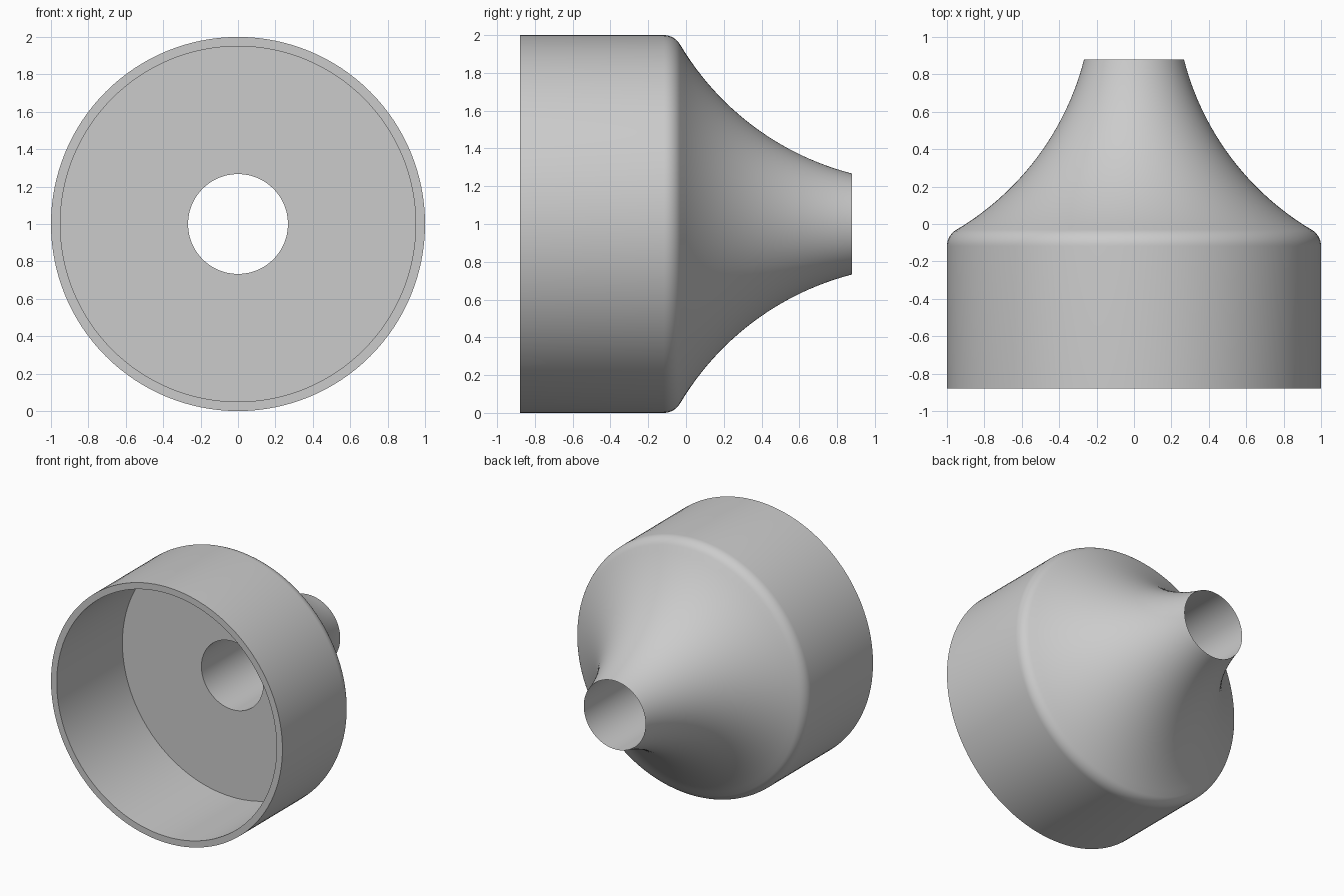
import bpy, bmesh
from math import radians, sin, cos, tan, pi
from mathutils import Matrix, Vector

cube = bpy.data.objects.get("Cube")
if cube:
    bpy.data.objects.remove(cube, do_unlink=True)

FRONT, BACK = -0.88, 0.88
OUTER, INNER, BORE = 1.0, 0.95, 0.267
FLOOR = -0.07
SEGMENTS = 128

grey = bpy.data.materials.new("plain grey")
grey.use_nodes = True
colour = (0.6, 0.6, 0.6, 1)
grey.diffuse_color = colour
grey.node_tree.nodes["Principled BSDF"].inputs["Base Color"].default_value = colour


def arc(start, end, turn, steps):
    """Points (y, radius) on an arc; positive turn bows towards the axis."""
    a, b = Vector(start), Vector(end)
    chord = b - a
    normal = Vector((-chord.y, chord.x)).normalized()
    radius = chord.length / (2 * sin(turn / 2))
    centre = (a + b) / 2 + normal * radius * cos(turn / 2)
    return [centre + Matrix.Rotation(turn * i / steps, 2) @ (a - centre)
            for i in range(steps + 1)]


# Rounded shoulder running into the concave neck
slope = radians(60)
fillet = 0.1
tangent = fillet * tan(slope / 2)
corner = -0.06
shoulder_start = (corner - tangent, OUTER)
shoulder_end = (corner + tangent * cos(slope), OUTER - tangent * sin(slope))
shoulder = arc(shoulder_start, shoulder_end, -slope, 8)
neck = arc(shoulder_end, (BACK, BORE), radians(45), 24)

# Closed wall section: barrel, shoulder, neck, bore, cup floor, cup wall
section = [(FRONT, OUTER), *shoulder, *neck[1:],
           (FLOOR, BORE), (FLOOR, INNER), (FRONT, INNER)]

bm = bmesh.new()
verts = [bm.verts.new((r, y, 1)) for y, r in section]
edges = [bm.edges.new((v, verts[(i + 1) % len(verts)]))
         for i, v in enumerate(verts)]
bmesh.ops.spin(bm, geom=verts + edges, cent=(0, 0, 1), axis=(0, 1, 0),
               angle=2 * pi, steps=SEGMENTS, use_duplicate=False)
bmesh.ops.remove_doubles(bm, verts=bm.verts, dist=0.0005)
for v in bm.verts:
    v.co.z += 1 if v.co.z < -5 else 0
bmesh.ops.recalc_face_normals(bm, faces=bm.faces)

mesh = bpy.data.meshes.new("flared_cup")
bm.to_mesh(mesh)
bm.free()
mesh.materials.append(grey)
cup = bpy.data.objects.new("flared_cup", mesh)
bpy.context.collection.objects.link(cup)

bpy.ops.object.select_all(action='DESELECT')
cup.select_set(True)
bpy.context.view_layer.objects.active = cup
bpy.ops.object.shade_smooth_by_angle(angle=radians(30))
